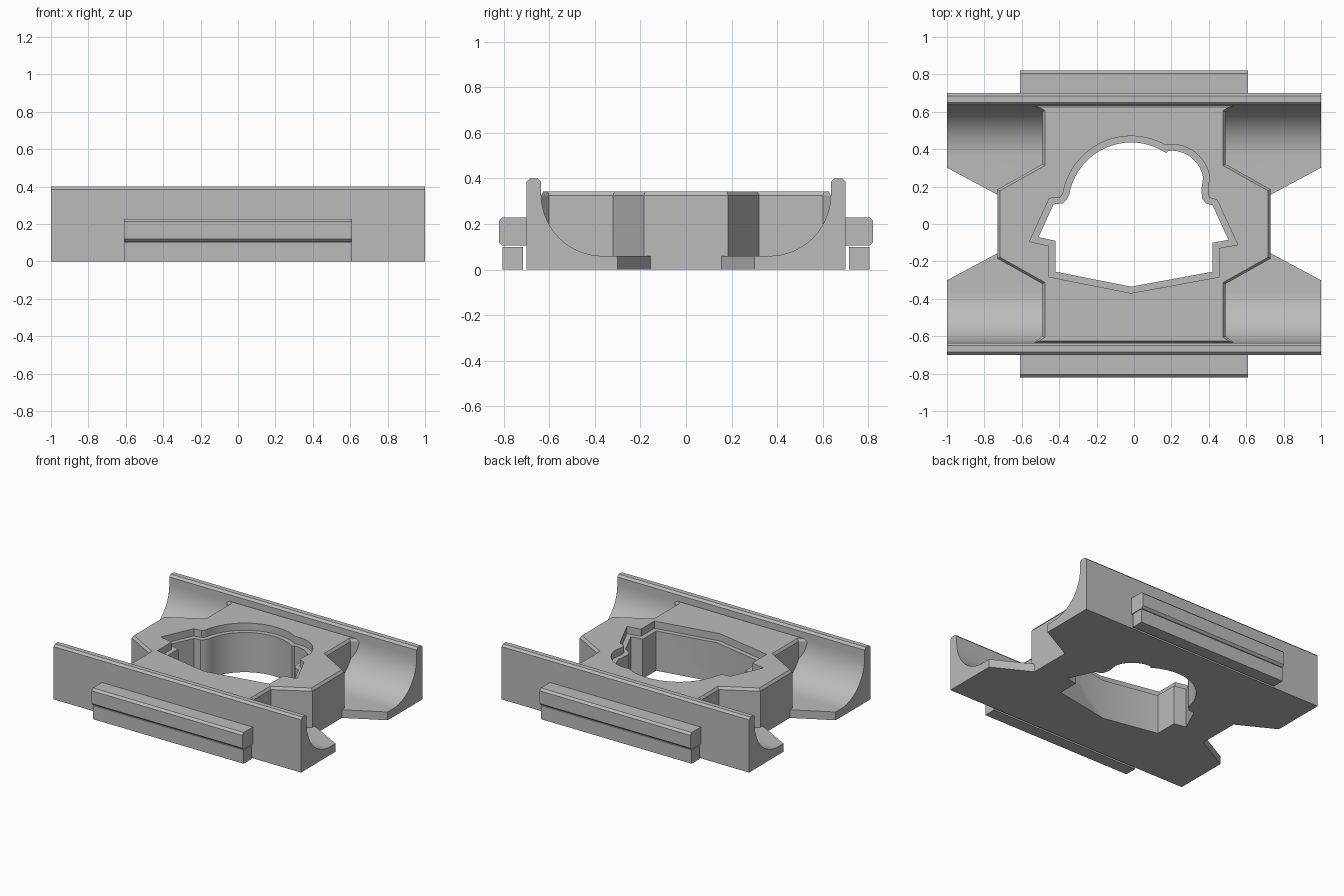
import bpy, bmesh, math
from mathutils import Vector

cube = bpy.data.objects.get("Cube")
if cube:
    bpy.data.objects.remove(cube)

grey = bpy.data.materials.new("plain grey")
grey.use_nodes = True
grey.diffuse_color = (0.5, 0.5, 0.5, 1)
grey.node_tree.nodes["Principled BSDF"].inputs["Base Color"].default_value = (0.5, 0.5, 0.5, 1)


def loft(name, rings):
    """Closed solid through matching rings of 3D points."""
    bm = bmesh.new()
    loops = [[bm.verts.new(p) for p in ring] for ring in rings]
    n = len(loops[0])
    for a, b in zip(loops, loops[1:]):
        for i in range(n):
            j = (i + 1) % n
            bm.faces.new((a[i], a[j], b[j], b[i]))
    bm.faces.new(loops[0][::-1])
    bm.faces.new(loops[-1])
    bmesh.ops.recalc_face_normals(bm, faces=bm.faces)
    mesh = bpy.data.meshes.new(name)
    bm.to_mesh(mesh)
    bm.free()
    mesh.materials.append(grey)
    obj = bpy.data.objects.new(name, mesh)
    bpy.context.collection.objects.link(obj)
    return obj


def upright(name, layers):
    """Solid from (outline, height) layers."""
    return loft(name, [[(x, y, z) for x, y in pts] for pts, z in layers])


def along_x(name, profile, half, chamfer=0):
    """Extrude a (y, z) profile across the width."""
    return loft(name, [[(x, y, z) for y, z in profile] for x in (-half, half)])


def offset(pts, d):
    """Mitred offset of a counter-clockwise outline; positive is outward."""
    out = []
    for i, p in enumerate(pts):
        p = Vector(p)
        a = (p - Vector(pts[i - 1])).normalized()
        b = (Vector(pts[(i + 1) % len(pts)]) - p).normalized()
        na, nb = Vector((a.y, -a.x)), Vector((b.y, -b.x))
        m = (na + nb) / max(1 + na.dot(nb), 0.3)
        out.append(tuple(p + m * d))
    return out


def arc(cx, cy, r, start, end, n):
    return [(cx + r * math.cos(math.radians(start + (end - start) * i / n)),
             cy + r * math.sin(math.radians(start + (end - start) * i / n)))
            for i in range(n + 1)]


def combine(target, other, operation):
    mod = target.modifiers.new(operation, "BOOLEAN")
    mod.operation, mod.solver, mod.object = operation, "EXACT", other
    bpy.ops.object.select_all(action="DESELECT")
    bpy.context.view_layer.objects.active = target
    target.select_set(True)
    bpy.ops.object.modifier_apply(modifier=mod.name)
    bpy.data.objects.remove(other)


# Trough with curved inner walls
half = [(0.70, 0), (0.70, 0.385), (0.685, 0.40), (0.65, 0.40), (0.635, 0.385)]
half += arc(0.365, 0.33, 0.27, 0, -90, 14)
body = along_x("frame_body", half + [(-y, z) for y, z in reversed(half)], 1)

# Tapered notches in both floor ends
for s in (-1, 1):
    notch = [(1.1 * s, 0.355), (0.728 * s, 0.155), (0.728 * s, -0.155), (1.1 * s, -0.355)]
    combine(body, upright("notch_cutter", [(notch, -0.1), (notch, 0.5)]), "DIFFERENCE")

# Raised centre block with chamfered top edge and corner webs
quarter = [(0.73, 0.185), (0.49, 0.32), (0.49, 0.60), (0.535, 0.635)]
upper = quarter + [(-x, y) for x, y in reversed(quarter)]
block = upper + [(-x, -y) for x, y in upper]
combine(body, upright("centre_block", [(block, 0), (block, 0.325), (offset(block, -0.013), 0.343)]), "UNION")

# Keyed opening with a shallow ledge around the top
hole = [(-0.015, -0.335), (0.42, -0.255), (0.42, -0.10), (0.505, -0.085), (0.42, 0.10),
        (0.385, 0.11), (0.365, 0.135), (0.36, 0.18)]
hole += arc(0.20, 0.22, 0.172, 10, 96, 10)
hole += arc(-0.015, 0.10, 0.336, 56, 170, 26)
hole += [(-0.36, 0.13), (-0.38, 0.11), (-0.43, 0.105), (-0.51, -0.07), (-0.42, -0.09), (-0.42, -0.255)]
rim = offset(hole, 0.034)
combine(body, upright("opening_cutter", [(hole, -0.1), (hole, 0.29), (rim, 0.29), (rim, 0.5)]), "DIFFERENCE")

# Chamfered side rails and the plain strips beneath them
rail = [(0.69, 0.105), (0.805, 0.105), (0.82, 0.12), (0.82, 0.213), (0.805, 0.228), (0.69, 0.228)]
strip = [(0.715, 0), (0.805, 0), (0.805, 0.10), (0.715, 0.10)]
for s, side in ((-1, "front"), (1, "back")):
    along_x(side + "_rail", [(s * y, z) for y, z in rail], 0.61)
    along_x(side + "_lower_strip", [(s * y, z) for y, z in strip], 0.61)

# Smooth curves, crisp edges
bpy.ops.object.select_all(action="DESELECT")
body.select_set(True)
bpy.context.view_layer.objects.active = body
bpy.ops.object.shade_smooth_by_angle(angle=math.radians(25))
